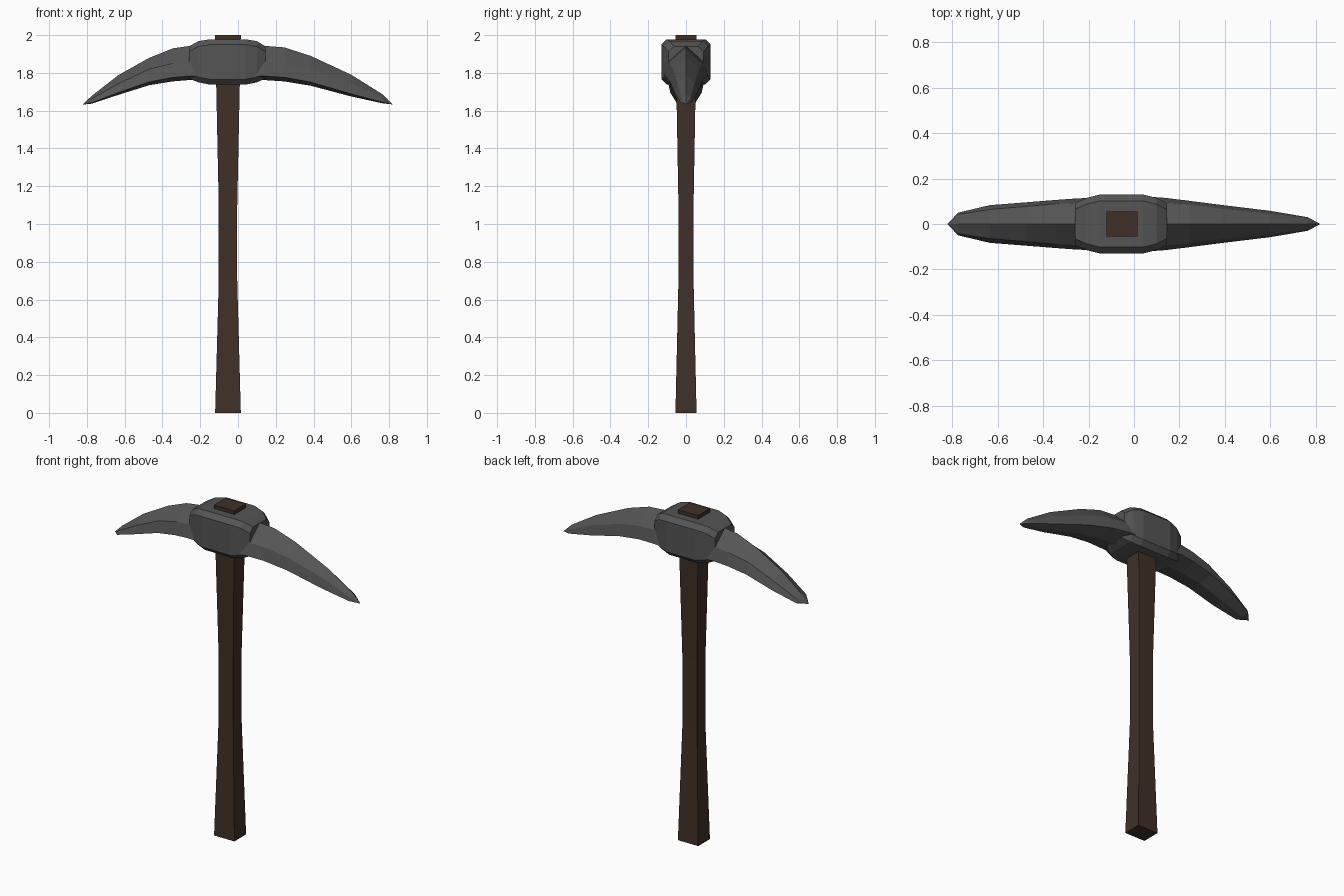
import bpy, bmesh

if "Cube" in bpy.data.objects:
    bpy.data.objects.remove(bpy.data.objects["Cube"])

def material(name, rgb):
    m = bpy.data.materials.new(name)
    m.diffuse_color = (*rgb, 1)
    m.use_nodes = True
    m.node_tree.nodes["Principled BSDF"].inputs["Base Color"].default_value = m.diffuse_color
    return m

STONE = material("dark grey metal", (0.09, 0.09, 0.09))
WOOD = material("dark brown wood", (0.052, 0.03, 0.02))

def loft(name, rings, mat, tip=None):
    """Bridge equal rings of points; close the ends with a cap or a tip point."""
    bm = bmesh.new()
    rows = [[bm.verts.new(p) for p in ring] for ring in rings]
    n = len(rows[0])
    for a, b in zip(rows, rows[1:]):
        for i in range(n):
            j = (i + 1) % n
            bm.faces.new((a[i], a[j], b[j], b[i]))
    bm.faces.new(rows[0])
    if tip:
        t = bm.verts.new(tip)
        for i in range(n):
            bm.faces.new((rows[-1][i], rows[-1][(i + 1) % n], t))
    else:
        bm.faces.new(rows[-1])
    bmesh.ops.recalc_face_normals(bm, faces=bm.faces)
    mesh = bpy.data.meshes.new(name)
    bm.to_mesh(mesh)
    bm.free()
    mesh.materials.append(mat)
    ob = bpy.data.objects.new(name, mesh)
    bpy.context.collection.objects.link(ob)
    return ob

# Handle: square shaft, slimmer in the middle
CX = -0.053
loft("handle", [[(CX - a, -b, z), (CX + a, -b, z), (CX + a, b, z), (CX - a, b, z)]
                for z, a, b in [(0, .068, .056), (.7, .049, .040),
                                (1.1, .049, .040), (2, .068, .056)]], WOOD)

# Eye block: chamfered rectangular sections along x (x, half width, bottom, top)
def chamfered(x, w, z0, z1, c=0.028):
    return [(x, -w + c, z0), (x, w - c, z0), (x, w, z0 + c), (x, w, z1 - c),
            (x, w - c, z1), (x, -w + c, z1), (x, -w, z1 - c), (x, -w, z0 + c)]

loft("head_block", [chamfered(*s) for s in [
    (-.26, .092, 1.77, 1.94), (-.21, .115, 1.75, 1.968), (-.15, .13, 1.738, 1.978),
    (.04, .13, 1.738, 1.978), (.10, .115, 1.75, 1.968), (.145, .092, 1.77, 1.94)]], STONE)

# Arms: ridged sections (x, top, shoulder z, bottom, shoulder width, lower width)
def ridged(x, zt, zm, zb, ws, wl):
    zl = zb + 0.12 * (zt - zb)
    return [(x, 0, zt), (x, ws, zm), (x, wl, zl), (x, 0, zb), (x, -wl, zl), (x, -ws, zm)]

loft("chisel_arm", [ridged(*s) for s in [
    (-.10, 1.95, 1.86, 1.76, .10, .12), (-.26, 1.942, 1.86, 1.762, .092, .112),
    (-.345, 1.93, 1.85, 1.755, .089, .106), (-.47, 1.88, 1.82, 1.735, .078, .096),
    (-.635, 1.787, 1.742, 1.683, .064, .083), (-.775, 1.678, 1.662, 1.637, .042, .05)]],
    STONE, (-.822, 0, 1.632))

loft("pick_arm", [ridged(*s) for s in [
    (0, 1.95, 1.86, 1.76, .10, .125), (.14, 1.943, 1.857, 1.762, .095, .115),
    (.245, 1.935, 1.85, 1.755, .086, .102), (.385, 1.89, 1.82, 1.732, .068, .084),
    (.6, 1.79, 1.745, 1.675, .046, .058), (.765, 1.687, 1.667, 1.639, .024, .03)]],
    STONE, (.82, 0, 1.633))
